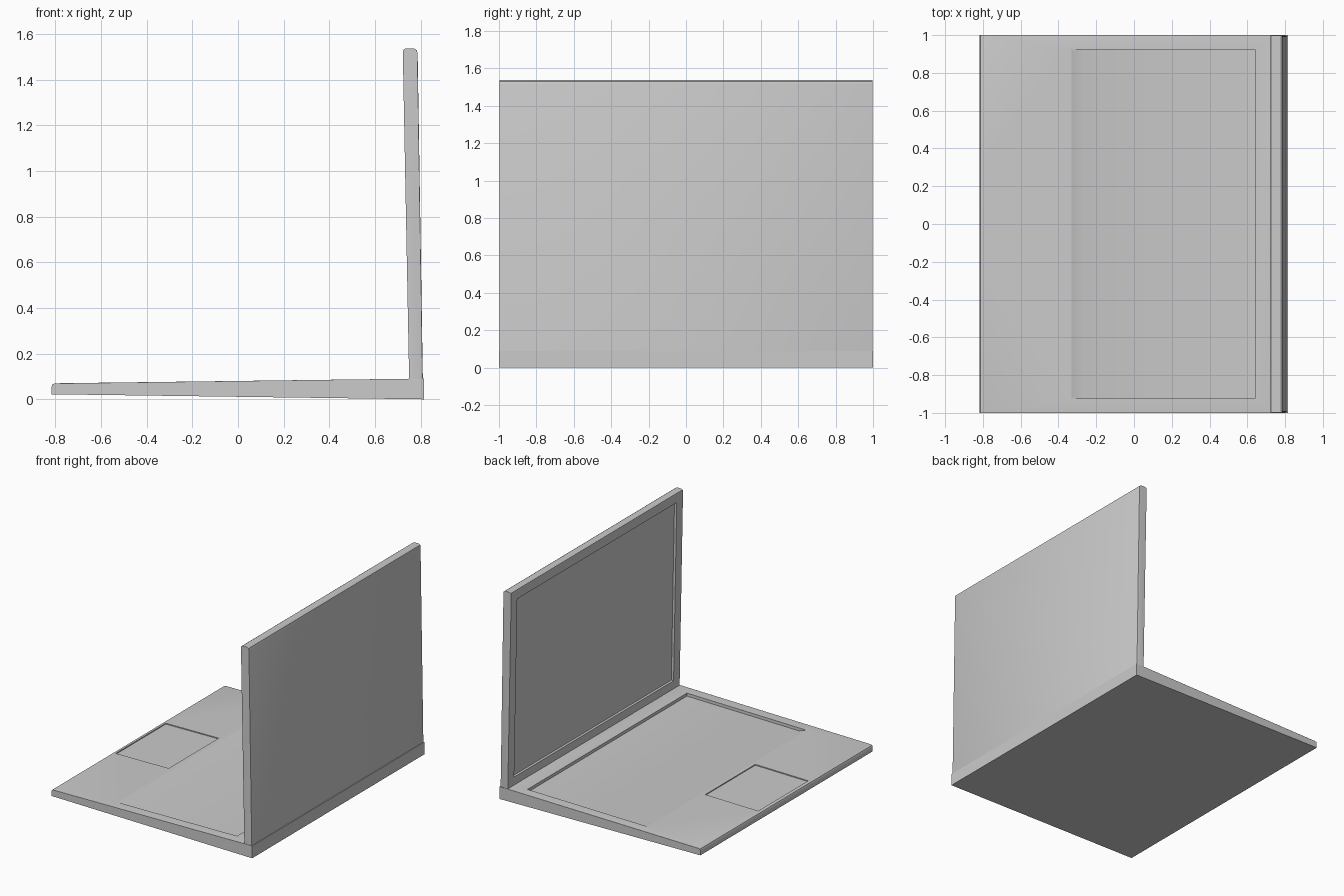
import bpy
import bmesh

if "Cube" in bpy.data.objects:
    bpy.data.objects.remove(bpy.data.objects["Cube"])


def prism(name, profile, half, bevel_sides=(), bevel=0.01):
    """Extrude an x-z profile along y; bevel the end edges of the listed profile sides."""
    bm = bmesh.new()
    n = len(profile)
    ends = [[bm.verts.new((x, y, z)) for x, z in profile] for y in (-half, half)]
    bm.faces.new(ends[0])
    bm.faces.new(ends[1][::-1])
    for i in range(n):
        j = (i + 1) % n
        bm.faces.new((ends[0][j], ends[0][i], ends[1][i], ends[1][j]))
    edges = [bm.edges.get((e[i], e[(i + 1) % n])) for e in ends for i in bevel_sides]
    if edges:
        bmesh.ops.bevel(bm, geom=edges, offset=bevel, segments=2, profile=0.5,
                        affect='EDGES', clamp_overlap=True)
    bmesh.ops.recalc_face_normals(bm, faces=bm.faces)
    mesh = bpy.data.meshes.new(name)
    bm.to_mesh(mesh)
    bm.free()
    obj = bpy.data.objects.new(name, mesh)
    bpy.context.collection.objects.link(obj)
    return obj


def carve(obj, name, profile, half):
    """Cut a recess out of obj and remove the cutter."""
    cutter = prism(name, profile, half)
    cutter.hide_render = True
    mod = obj.modifiers.new(name, 'BOOLEAN')
    mod.operation = 'DIFFERENCE'
    mod.solver = 'EXACT'
    mod.object = cutter
    bpy.context.view_layer.objects.active = obj
    bpy.ops.object.modifier_apply(modifier=mod.name)
    bpy.data.objects.remove(cutter)


def smooth(obj):
    bpy.ops.object.select_all(action='DESELECT')
    obj.select_set(True)
    bpy.context.view_layer.objects.active = obj
    bpy.ops.object.shade_smooth_by_angle(angle=0.5)


def deck(x):
    return 0.07 + 0.0129 * (x + 0.8)


def glass(z):
    return 0.75 - 0.0195 * (z - 0.09)


# Wedge-shaped base with a softened front lip
base = prism("base", [(0.815, 0.0), (0.815, 0.09), (0.75, 0.09), (-0.8, 0.07),
                      (-0.812, 0.066), (-0.817, 0.055), (-0.817, 0.022)],
             1.0, bevel_sides=(2,), bevel=0.006)

# Keyboard well, ramping up to the palm rest at the front
carve(base, "keyboard_well", [(-0.33, deck(-0.33)), (-0.27, deck(-0.27) - 0.022),
                              (0.64, deck(0.64) - 0.022), (0.64, 0.2), (-0.33, 0.2)], 0.925)

# Shallow trackpad recess
carve(base, "trackpad_recess", [(-0.79, deck(-0.79) - 0.007), (-0.36, deck(-0.36) - 0.007),
                                (-0.36, 0.2), (-0.79, 0.2)], 0.29)

# Leaning lid with rounded top edge
lid = prism("lid", [(0.75, 0.08), (0.81, 0.08), (0.787, 1.515), (0.783, 1.53), (0.772, 1.537),
                    (0.734, 1.537), (0.725, 1.532), (glass(1.52), 1.52)],
            0.997, bevel_sides=(1,), bevel=0.008)

# Screen recess inside the bezel
carve(lid, "screen_recess", [(glass(0.15) + 0.018, 0.15), (glass(1.465) + 0.018, 1.465),
                             (0.6, 1.465), (0.6, 0.15)], 0.925)

for part in (base, lid):
    smooth(part)
